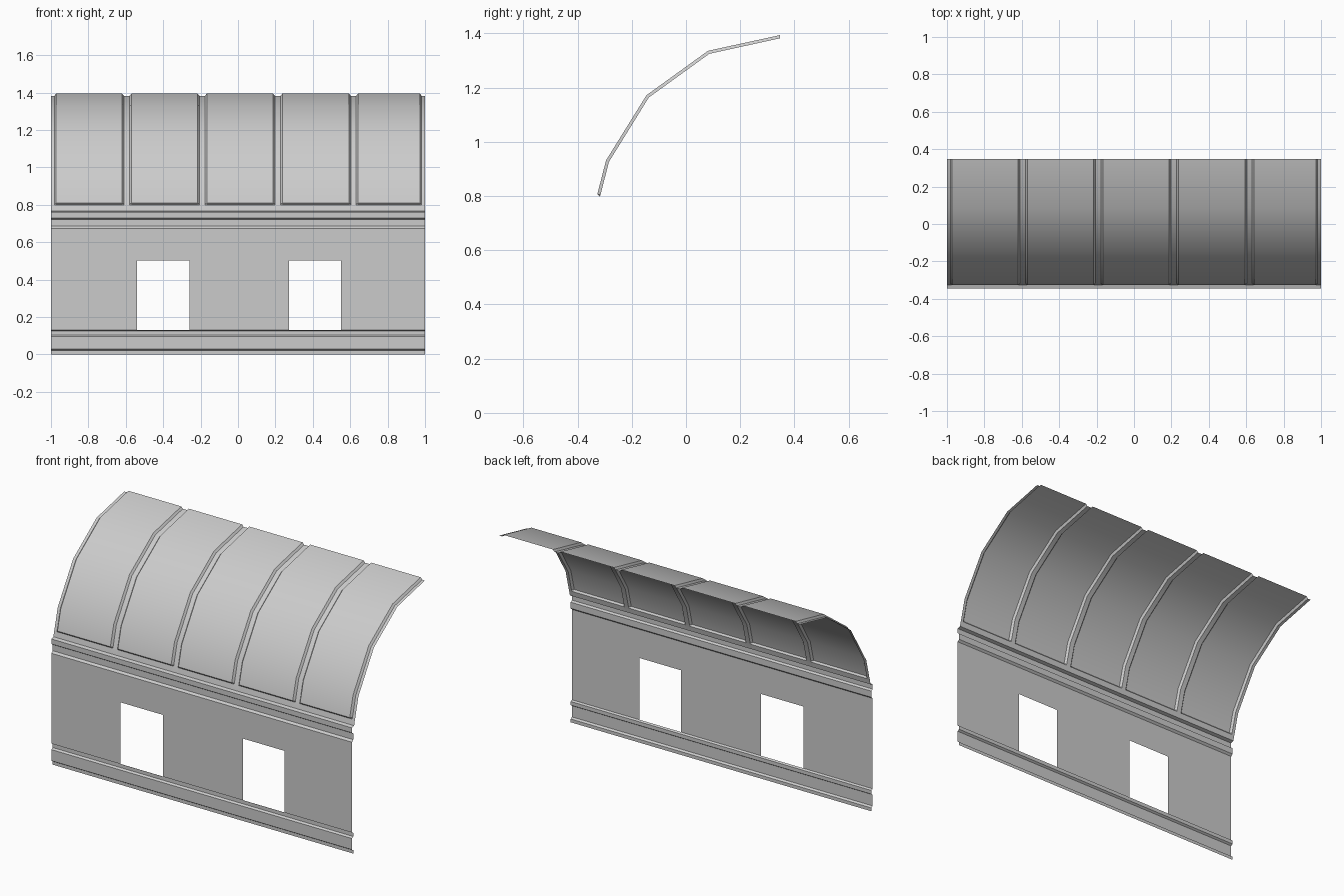
import bpy, bmesh, math
from mathutils import Vector

cube = bpy.data.objects.get("Cube")
if cube:
    bpy.data.objects.remove(cube)

# Plain grey sheet material
grey = bpy.data.materials.new("light_grey")
grey.use_nodes = True
grey.diffuse_color = (0.6, 0.6, 0.6, 1)
grey.node_tree.nodes["Principled BSDF"].inputs["Base Color"].default_value = (0.6, 0.6, 0.6, 1)


def sheet(name, xs, rows, point, is_hole=lambda x, z: False):
    """Open grid over x stations and profile rows; point(i, j) gives (y, z)."""
    bm = bmesh.new()
    grid = [[bm.verts.new((x, *point(i, j))) for i, x in enumerate(xs)] for j in range(rows)]
    for low, high in zip(grid, grid[1:]):
        for i in range(len(xs) - 1):
            corners = (low[i], low[i + 1], high[i + 1], high[i])
            middle = sum((v.co for v in corners), Vector()) / 4
            if not is_hole(middle.x, middle.z):
                bm.faces.new(corners)
    loose = [v for v in bm.verts if not v.link_faces]
    bmesh.ops.delete(bm, geom=loose, context='VERTS')
    mesh = bpy.data.meshes.new(name)
    bm.to_mesh(mesh)
    bm.free()
    mesh.materials.append(grey)
    obj = bpy.data.objects.new(name, mesh)
    bpy.context.collection.objects.link(obj)
    bpy.ops.object.select_all(action='DESELECT')
    obj.select_set(True)
    bpy.context.view_layer.objects.active = obj
    bpy.ops.object.shade_smooth_by_angle(angle=math.radians(30))
    return obj


def extrusion(name, profile, xs=(-1, 1), **kw):
    return sheet(name, xs, len(profile), lambda i, j: profile[j], **kw)


OUT, IN, BASE = -0.345, -0.333, -0.325

# Base moulding: recessed foot, raised band, groove
extrusion("base_moulding", [(IN, 0), (IN, 0.02), (OUT, 0.028), (OUT, 0.095),
                            (IN, 0.103), (IN, 0.125), (OUT, 0.131)])

# Wall with two window openings
windows = [(-0.54, -0.258), (0.274, 0.552)]
extrusion("wall", [(OUT, 0.131), (OUT, 0.502), (OUT, 0.674)],
          xs=[-1, *windows[0], *windows[1], 1],
          is_hole=lambda x, z: z < 0.5 and any(a < x < b for a, b in windows))

# Upper moulding: groove, raised band, return to the roof foot
extrusion("upper_moulding", [(OUT, 0.674), (IN, 0.685), (IN, 0.722), (OUT, 0.73),
                             (OUT, 0.76), (BASE, 0.766)])

# Curved roof: raised panels between recessed ribs
curve = [Vector(p) for p in [(-0.327, 0.808), (-0.295, 0.932), (-0.146, 1.172),
                             (0.081, 1.336), (0.347, 1.394)]]


def recessed(k):
    t = curve[min(k + 1, len(curve) - 1)] - curve[max(k - 1, 0)]
    return curve[k] + Vector((t.y, -t.x)).normalized() * 0.012


ribs = [recessed(k) for k in range(len(curve))]
ribs[-1].x = curve[-1].x
rib_rows = [Vector((BASE, 0.766)), Vector((-0.318, 0.798))] + ribs
panel_rows = rib_rows[:2] + curve

panels = [(-0.982, -0.61), (-0.58, -0.206), (-0.177, 0.197), (0.227, 0.603), (0.632, 0.982)]
SLOPE = 0.01
stations, raised = [-1], [False]
for a, b in panels:
    stations += [a, a + SLOPE, b - SLOPE, b]
    raised += [False, True, True, False]
stations.append(1)
raised.append(False)
sheet("roof", stations, len(rib_rows),
      lambda i, j: (panel_rows if raised[i] else rib_rows)[j])
